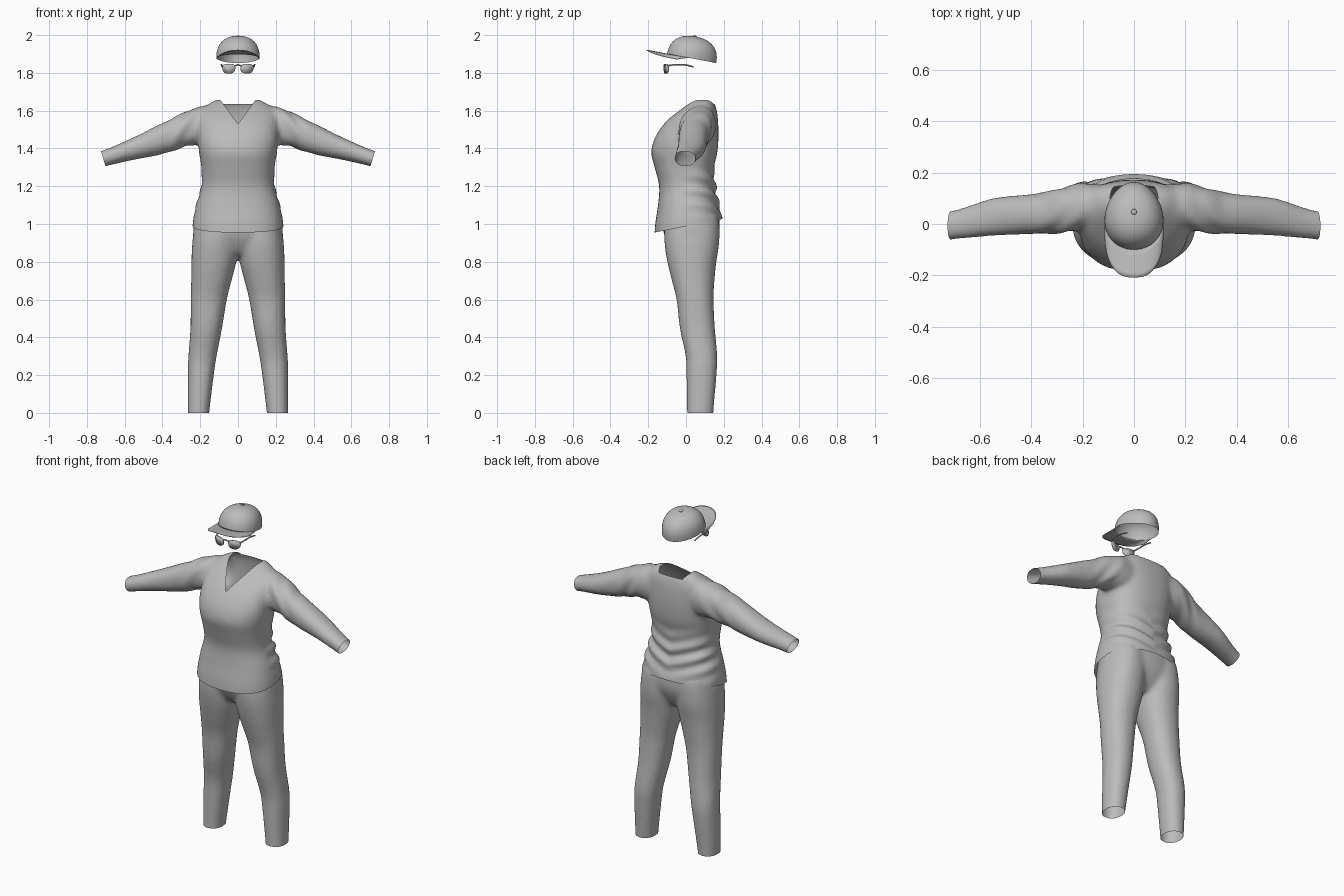
import bpy, bmesh, math
from mathutils import Vector, Matrix

if "Cube" in bpy.data.objects:
    bpy.data.objects.remove(bpy.data.objects["Cube"])

grey = bpy.data.materials.new("plain grey")
grey.use_nodes = True
colour = (0.5, 0.5, 0.5, 1)
grey.diffuse_color = colour
grey.node_tree.nodes["Principled BSDF"].inputs["Base Color"].default_value = colour


def finish(bm, name, angle=50):
    """Turn a bmesh into a smooth-shaded grey object."""
    mesh = bpy.data.meshes.new(name)
    bm.to_mesh(mesh)
    bm.free()
    obj = bpy.data.objects.new(name, mesh)
    bpy.context.collection.objects.link(obj)
    mesh.materials.clear()
    mesh.materials.append(grey)
    bpy.ops.object.select_all(action='DESELECT')
    obj.select_set(True)
    bpy.context.view_layer.objects.active = obj
    bpy.ops.object.shade_smooth_by_angle(angle=math.radians(angle))
    return obj


def refine(rows, steps=5):
    """Catmull-Rom interpolation between section rows."""
    out = []
    for i in range(len(rows) - 1):
        quad = [rows[max(i - 1, 0)], rows[i], rows[i + 1], rows[min(i + 2, len(rows) - 1)]]
        for s in range(steps):
            t = s / steps
            out.append([b + 0.5 * t * (c - a + t * (2*a - 5*b + 4*c - d + t * (3*(b - c) + d - a)))
                        for a, b, c, d in zip(*quad)])
    return out + [list(rows[-1])]


def power(v, e):
    return math.copysign(abs(v) ** e, v)


def loft(bm, rows, place, squareness=2.2, n=40):
    """Closed tube through superellipse sections; place() maps a row and a unit offset to a point."""
    e = 2 / squareness
    rings = []
    for row in refine(rows):
        angles = [math.tau * k / n for k in range(n)]
        rings.append([bm.verts.new(place(row, power(math.cos(a), e), power(math.sin(a), e)))
                      for a in angles])
    for lower, upper in zip(rings, rings[1:]):
        for k in range(n):
            j = (k + 1) % n
            bm.faces.new((lower[k], lower[j], upper[j], upper[k]))
    bm.faces.new(rings[0][::-1])
    bm.faces.new(rings[-1])


def fuse(bm, voxel, smoothing):
    """Merge overlapping closed parts into one soft skin."""
    bmesh.ops.recalc_face_normals(bm, faces=bm.faces)
    obj = finish(bm, "fuse_helper")
    remesh = obj.modifiers.new("Remesh", 'REMESH')
    remesh.mode = 'VOXEL'
    remesh.voxel_size = voxel
    soften = obj.modifiers.new("Smooth", 'SMOOTH')
    soften.iterations = smoothing
    graph = bpy.context.evaluated_depsgraph_get()
    skin = bmesh.new()
    skin.from_mesh(obj.evaluated_get(graph).to_mesh())
    bpy.data.objects.remove(obj)
    return skin


def trim(bm, point, normal, clear=True, keep=lambda f: True):
    """Cut along a plane, removing the side the normal points to."""
    faces = [f for f in bm.faces if keep(f)]
    geom = set(faces)
    for f in faces:
        geom.update(f.verts, f.edges)
    bmesh.ops.bisect_plane(bm, geom=list(geom), plane_co=point, plane_no=normal,
                           clear_outer=clear, dist=1e-5)


# Shirt: torso and mirrored sleeves fused together
bm = bmesh.new()
torso = [(.88, .245, -.17, .205), (1.0, .24, -.163, .198), (1.1, .222, -.148, .175),
         (1.2, .194, -.142, .155), (1.3, .194, -.166, .15), (1.38, .206, -.184, .166),
         (1.46, .216, -.163, .172), (1.54, .214, -.108, .17), (1.6, .2, -.038, .163),
         (1.645, .14, .02, .148), (1.658, .11, .045, .13)]
loft(bm, torso, lambda r, c, s: (r[1] * c, (r[2] + r[3]) / 2 + (r[3] - r[2]) / 2 * s, r[0]), 2.4, 56)
# Sleeve rows: x, centre z, half height, centre y, half depth
sleeve = [(.1, 1.53, .105, .085, .065), (.2, 1.522, .1, .07, .088), (.26, 1.508, .095, .058, .09),
          (.33, 1.48, .088, .045, .082), (.42, 1.445, .08, .037, .077), (.55, 1.4, .06, .027, .073),
          (.68, 1.357, .046, .0, .058), (.78, 1.325, .042, -.014, .053)]
for side in (1, -1):
    loft(bm, sleeve, lambda r, c, s: (side * r[0], r[3] + r[4] * c, r[1] + r[2] * s))
bm = fuse(bm, .012, 8)

# Cloth folds at the waist, lower back and upper sleeves
bm.normal_update()
moves = []
for v in bm.verts:
    x, y, z = v.co
    waist = math.exp(-((z - 1.17) / .1) ** 2) * min(1, max(0, (y + .03) / .12)) if abs(x) < .3 else 0
    arm = math.exp(-((abs(x) - .29) / .07) ** 2) * (z > 1.35)
    moves.append(v.normal * (.009 * waist * math.sin(75 * (z - .35 * abs(x)))
                             + .004 * arm * math.sin(70 * (abs(x) + .6 * z + .4 * y))))
for v, m in zip(bm.verts, moves):
    v.co += m

# Open the hem, cuffs and neckline
trim(bm, (0, 0, .988), (0, .2, -1))
for side in (1, -1):
    trim(bm, (side * .713, 0, 1.345), (side, 0, -.3))
    trim(bm, (0, 0, 1.53), (side, 0, -.73), False, lambda f: f.calc_center_median().z > 1.45)
trim(bm, (0, 0, 1.636), (0, 0, 1), False, lambda f: abs(f.calc_center_median().x) < .12)
hole = []
for f in bm.faces:
    p = f.calc_center_median()
    if abs(p.x) < .73 * (p.z - 1.53) and (p.y < .09 or p.z > 1.636):
        hole.append(f)
bmesh.ops.delete(bm, geom=hole, context='FACES')
finish(bm, "shirt", 80)

# Trousers: two legs and a pelvis fused together
bm = bmesh.new()
# Leg rows: z, centre x, half width, centre y, half depth
leg = [(-.06, .21, .055, .074, .069), (0, .209, .057, .075, .07), (.2, .197, .069, .082, .08),
       (.3, .188, .075, .082, .084), (.45, .168, .084, .06, .093), (.6, .155, .096, .048, .098),
       (.7, .141, .107, .038, .113), (.8, .128, .119, .031, .13), (.9, .121, .121, .031, .145),
       (1.0, .115, .115, .032, .145), (1.06, .11, .11, .032, .135)]
pelvis = [(.83, 0, .07, .03, .07), (.87, 0, .16, .028, .11), (.95, 0, .235, .028, .146),
          (1.02, 0, .228, .03, .148), (1.1, 0, .21, .03, .14)]


def upright(side):
    return lambda r, c, s: (side * r[1] + r[2] * c, r[3] + r[4] * s, r[0])


for side in (1, -1):
    loft(bm, leg, upright(side))
loft(bm, pelvis, upright(1))
bm = fuse(bm, .012, 10)
trim(bm, (0, 0, 0), (0, 0, -1))
trim(bm, (0, 0, 1.05), (0, 0, 1))
finish(bm, "trousers", 80)

# Cap: crown dome, arched brim and top button, all tilted back
tilt = Matrix.Translation((0, .03, 1.877)) @ Matrix.Rotation(-.19, 4, 'X')


def rim(a, r=1):
    """Egg-shaped crown outline, with a = 0 at the front."""
    return Vector((.114 * r * math.sin(a) * (1 + .12 * r * math.cos(a)), -.132 * r * math.cos(a), 0))


bm = bmesh.new()
n, levels = 48, 14
rings = []
for i in range(levels):
    t = math.pi / 2 * i / levels
    height = Vector((0, 0, .117 * math.sin(t) ** .85))
    rings.append([bm.verts.new(rim(math.tau * k / n, math.cos(t) ** .85) + height) for k in range(n)])
top = bm.verts.new((0, 0, .117))
for k in range(n):
    j = (k + 1) % n
    for a, b in zip(rings, rings[1:]):
        bm.faces.new((a[k], a[j], b[j], b[k]))
    bm.faces.new((rings[-1][k], rings[-1][j], top))
bmesh.ops.transform(bm, matrix=tilt, verts=bm.verts)
finish(bm, "cap_crown")

bm = bmesh.new()
grid = []
for k in range(33):
    a = math.radians(-82 + 164 * k / 32)
    inner = rim(a)
    outer = Vector((.116 * power(math.sin(a), .8), -.03 - .212 * power(math.cos(a), .75), 0))
    row = []
    for i in range(7):
        p = inner.lerp(outer, i / 6)
        p.z = -.02 * (p.x / .115) ** 2 * i / 6
        row.append(bm.verts.new(p))
    grid.append(row)
for a, b in zip(grid, grid[1:]):
    for i in range(6):
        bm.faces.new((a[i], a[i + 1], b[i + 1], b[i]))
bmesh.ops.transform(bm, matrix=tilt, verts=bm.verts)
brim = finish(bm, "cap_brim")
brim.modifiers.new("Thickness", 'SOLIDIFY').thickness = .004

bm = bmesh.new()
bmesh.ops.create_uvsphere(bm, u_segments=16, v_segments=8, radius=.011)
bmesh.ops.transform(bm, matrix=tilt @ Matrix.Translation((0, -.005, .117)) @ Matrix.Diagonal((1, 1, .45, 1)),
                    verts=bm.verts)
finish(bm, "cap_button")

# Glasses: wrapped lenses, bridge and temple arms
for side, label in ((1, "left"), (-1, "right")):
    bm = bmesh.new()
    outline = []
    for k in range(28):
        a = math.tau * k / 28
        x = .048 + (.034 + .005 * math.sin(a)) * power(math.cos(a), .8)
        z = 1.822 + .026 * power(math.sin(a), .75)
        outline.append(bm.verts.new((side * x, -.114 + 3 * x * x, z)))
    bm.faces.new(outline)
    lens = finish(bm, label + "_lens")
    lens.modifiers.new("Thickness", 'SOLIDIFY').thickness = .005


def wire(name, points, radius):
    curve = bpy.data.curves.new(name, 'CURVE')
    curve.dimensions = '3D'
    curve.bevel_depth = radius
    curve.bevel_resolution = 2
    curve.use_fill_caps = True
    spline = curve.splines.new('BEZIER')
    spline.bezier_points.add(len(points) - 1)
    for bp, p in zip(spline.bezier_points, points):
        bp.co = p
        bp.handle_left_type = bp.handle_right_type = 'AUTO'
    curve.materials.append(grey)
    bpy.context.collection.objects.link(bpy.data.objects.new(name, curve))


wire("glasses_bridge", [(-.018, -.113, 1.838), (0, -.116, 1.842), (.018, -.113, 1.838)], .004)
for side, label in ((1, "left"), (-1, "right")):
    wire(label + "_temple", [(side * .08, -.096, 1.838), (side * .088, -.06, 1.843),
                             (side * .088, -.01, 1.843), (side * .084, .04, 1.832)], .004)
